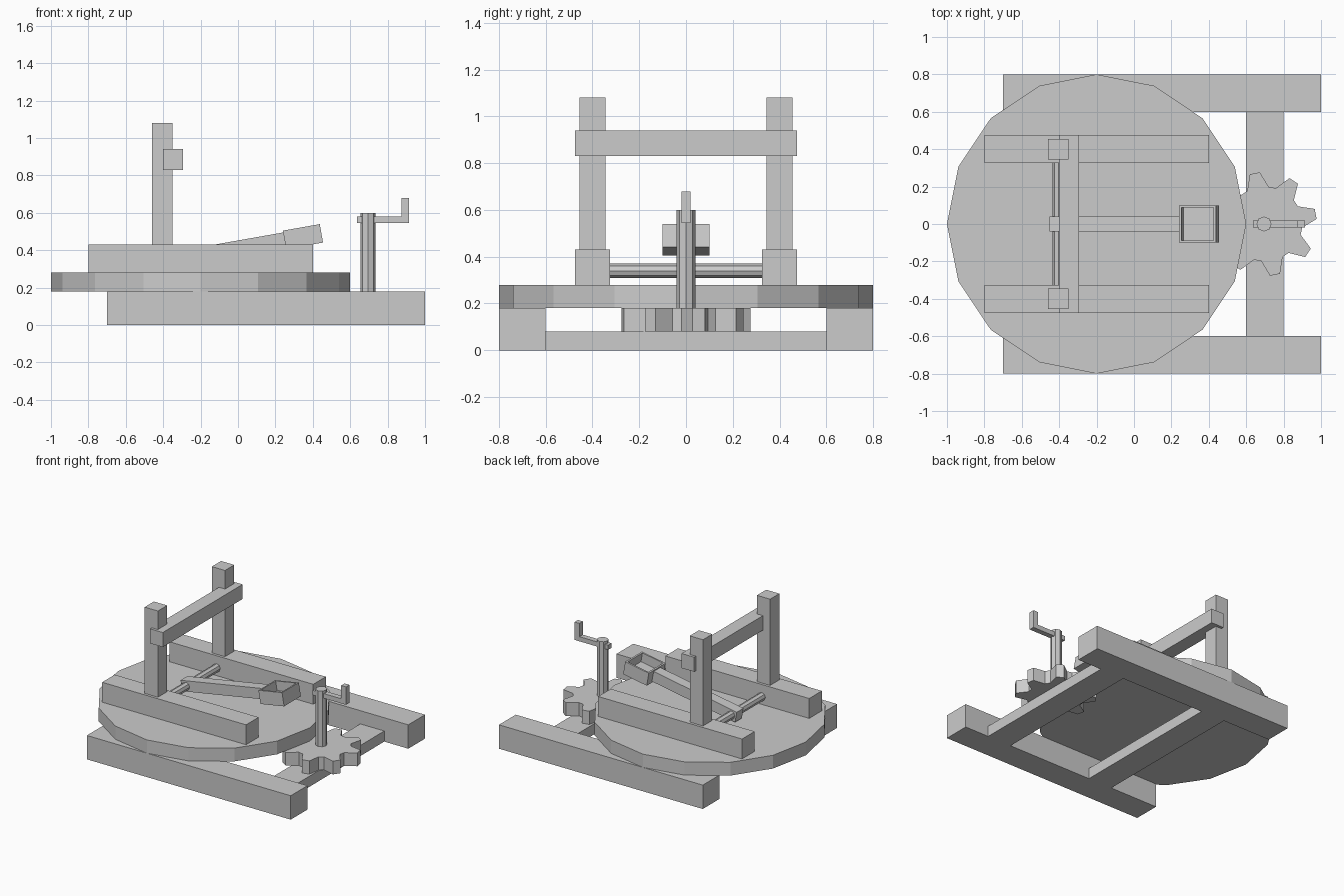
import bpy, bmesh
from math import cos, sin, radians
from mathutils import Matrix, Vector

if "Cube" in bpy.data.objects:
    bpy.data.objects.remove(bpy.data.objects["Cube"])


def finish(name, bm, matrix=None):
    if matrix is not None:
        bm.transform(matrix)
    bmesh.ops.recalc_face_normals(bm, faces=bm.faces)
    mesh = bpy.data.meshes.new(name)
    bm.to_mesh(mesh)
    bm.free()
    ob = bpy.data.objects.new(name, mesh)
    bpy.context.collection.objects.link(ob)
    return ob


def box_bm(x, y, z):
    """Box from (min, max) ranges on each axis."""
    bm = bmesh.new()
    bmesh.ops.create_cube(bm, size=1)
    for v in bm.verts:
        v.co = Vector([(r[0] + r[1]) / 2 + c * (r[1] - r[0]) for r, c in zip((x, y, z), v.co)])
    return bm


def box(name, x, y, z, matrix=None):
    return finish(name, box_bm(x, y, z), matrix)


def prism(name, points, z0, z1, matrix=None):
    """Extrude a flat outline from z0 to z1."""
    bm = bmesh.new()
    face = bm.faces.new([bm.verts.new((px, py, z0)) for px, py in points])
    ext = bmesh.ops.extrude_face_region(bm, geom=[face], use_keep_orig=True)
    top = [g for g in ext["geom"] if isinstance(g, bmesh.types.BMVert)]
    bmesh.ops.translate(bm, verts=top, vec=(0, 0, z1 - z0))
    return finish(name, bm, matrix)


def ring(n, radius_of, start=0.0):
    step = 360 / n
    return [(radius_of(k) * cos(radians(start + k * step)),
             radius_of(k) * sin(radians(start + k * step))) for k in range(n)]


# Ground frame, turntable beams and uprights, one of each per side
for side, s in (("left", 1), ("right", -1)):
    def span(a, b):
        return tuple(sorted((s * a, s * b)))
    box(side + "_base_rail", (-0.7, 1.0), span(0.6, 0.8), (0, 0.18))
    box(side + "_deck_beam", (-0.8, 0.4), span(0.325, 0.475), (0.28, 0.43))
    box(side + "_upright", (-0.46, -0.35), span(0.345, 0.455), (0.43, 1.08))

# Cross members between the base rails
box("front_cross_member", (0.6, 0.8), (-0.6, 0.6), (0, 0.08))
box("center_cross_member", (-0.3, -0.1), (-0.6, 0.6), (0, 0.08))

# Turntable
prism("turntable", ring(16, lambda k: 0.8), 0.18, 0.28, Matrix.Translation((-0.2, 0, 0)))

# Stop bar across the uprights
box("stop_bar", (-0.40, -0.295), (-0.475, 0.475), (0.83, 0.94))

# Axle of the throwing arm
pivot = Matrix.Translation((-0.405, 0, 0.34))
prism("arm_axle", ring(8, lambda k: 0.03), -0.33, 0.33, pivot @ Matrix.Rotation(radians(90), 4, 'X'))

# Throwing arm and hollow bucket, tilted about the axle
tilt = pivot @ Matrix.Rotation(radians(-10), 4, 'Y')
box("throwing_arm", (-0.04, 0.67), (-0.04, 0.04), (-0.04, 0.04), tilt)
bm = box_bm((0.664, 0.864), (-0.1, 0.1), (-0.05, 0.05))
bm.normal_update()
top = max(bm.faces, key=lambda f: f.normal.z)
bmesh.ops.inset_region(bm, faces=[top], thickness=0.018)
ext = bmesh.ops.extrude_face_region(bm, geom=[top])
bmesh.ops.translate(bm, verts=[g for g in ext["geom"] if isinstance(g, bmesh.types.BMVert)],
                    vec=(0, 0, -0.07))
if top.is_valid:
    bmesh.ops.delete(bm, geom=[top], context='FACES_ONLY')
finish("bucket", bm, tilt)

# Drive gear with eight teeth, and its shaft
hub = Matrix.Translation((0.7, 0, 0))
prism("drive_gear", ring(32, lambda k: 0.278 if k % 4 < 2 else 0.2, 5.625), 0.08, 0.18, hub)
prism("crank_shaft", ring(8, lambda k: 0.04), 0.18, 0.60, Matrix.Translation((0.695, 0, 0)))

# Crank
box("crank_bar", (0.635, 0.915), (-0.02, 0.02), (0.545, 0.58))
box("crank_handle", (0.875, 0.915), (-0.02, 0.02), (0.58, 0.68))
